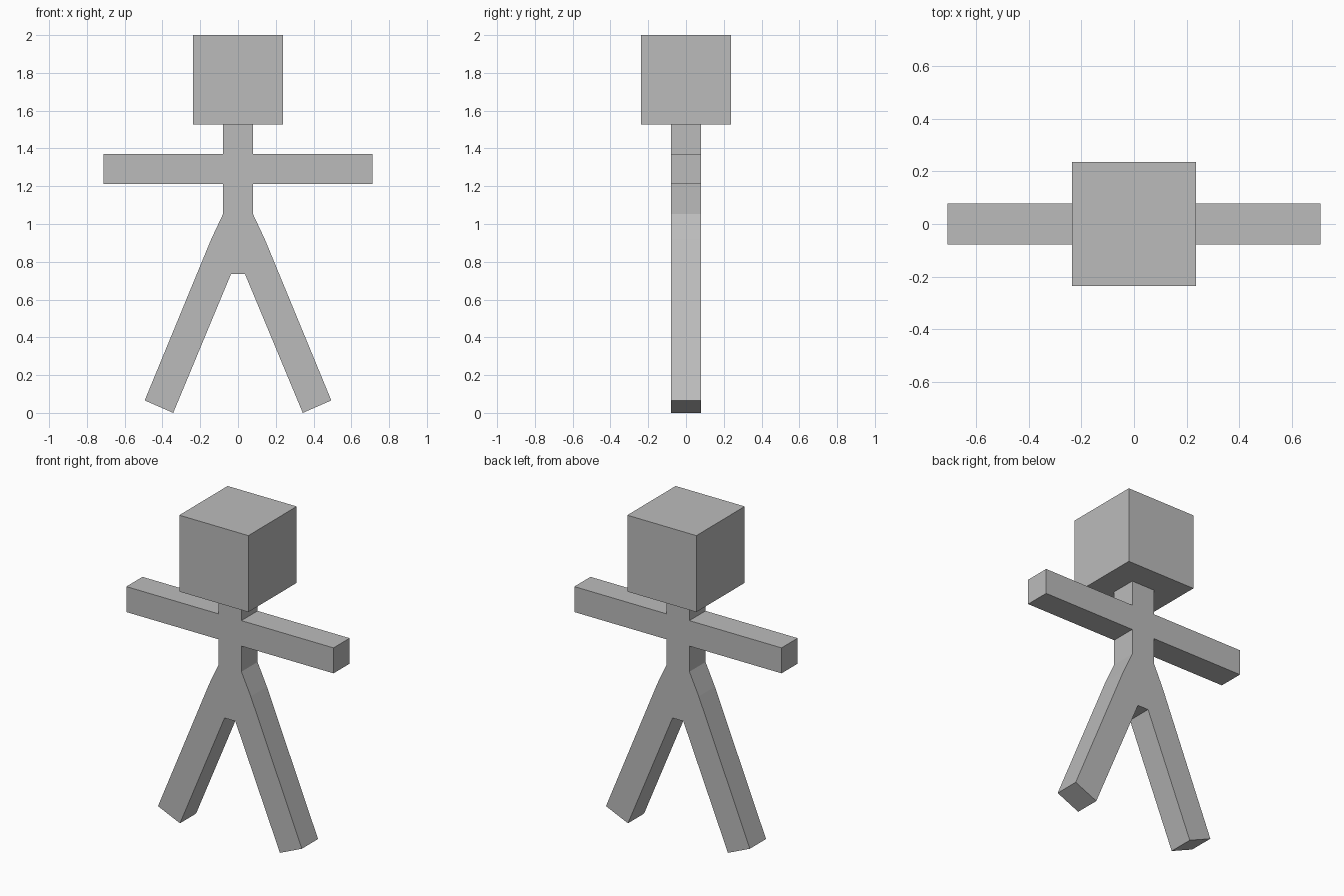
import bpy
import bmesh

if "Cube" in bpy.data.objects:
    bpy.data.objects.remove(bpy.data.objects["Cube"])

UNIT = 0.158          # thickness of the limbs
HALF = UNIT / 2

grey = bpy.data.materials.new("plain_grey")
grey.diffuse_color = (0.5, 0.5, 0.5, 1)
grey.use_nodes = True
grey.node_tree.nodes["Principled BSDF"].inputs["Base Color"].default_value = grey.diffuse_color


def add_object(name, bm):
    bmesh.ops.recalc_face_normals(bm, faces=bm.faces)
    mesh = bpy.data.meshes.new(name)
    bm.to_mesh(mesh)
    bm.free()
    mesh.materials.append(grey)
    obj = bpy.data.objects.new(name, mesh)
    bpy.context.collection.objects.link(obj)
    return obj


# Body: one outline (neck, arm, hip, leg, crotch), mirrored and extruded
right = [(HALF, 1.527), (HALF, 1.37), (0.711, 1.37), (0.711, 1.212),
         (HALF, 1.212), (HALF, 1.053), (0.143, 0.917), (0.494, 0.066),
         (0.343, 0.0), (0.037, 0.735)]
outline = right + [(-x, z) for x, z in reversed(right)]
bm = bmesh.new()
front = bm.faces.new([bm.verts.new((x, -HALF, z)) for x, z in outline])
result = bmesh.ops.extrude_face_region(bm, geom=[front], use_keep_orig=True)
moved = [g for g in result["geom"] if isinstance(g, bmesh.types.BMVert)]
bmesh.ops.translate(bm, verts=moved, vec=(0, UNIT, 0))
add_object("body_with_limbs", bm)

# Head: cube three limb widths wide
bm = bmesh.new()
bmesh.ops.create_cube(bm, size=3 * UNIT)
head = add_object("head", bm)
head.location.z = 2 - 1.5 * UNIT
